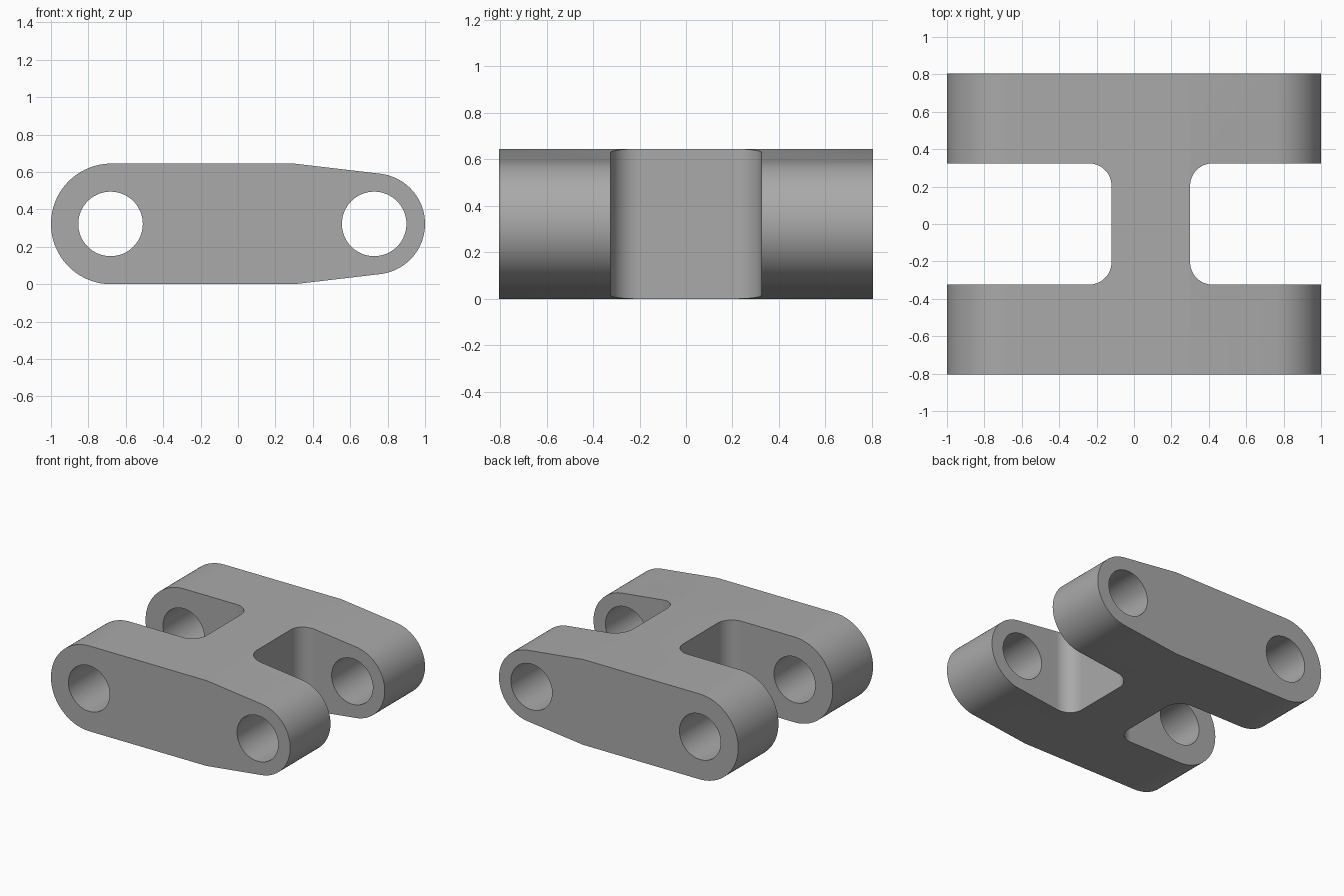
import bpy, bmesh, math

if "Cube" in bpy.data.objects:
    bpy.data.objects.remove(bpy.data.objects["Cube"])

HALF_W, HEIGHT = 0.805, 0.645
ZC = HEIGHT / 2
LEFT_X, RIGHT_X, RIGHT_R, HOLE_R = -0.6775, 0.73, 0.27, 0.1725


def arc(cx, cy, r, start, end, n):
    """Points on an arc, angles in degrees."""
    angles = [math.radians(start + (end - start) * i / n) for i in range(n + 1)]
    return [(cx + r * math.cos(a), cy + r * math.sin(a)) for a in angles]


def prism(name, points, place, vector):
    """Extrude a closed outline along a vector."""
    bm = bmesh.new()
    face = bm.faces.new([bm.verts.new(place(u, v)) for u, v in points])
    new = bmesh.ops.extrude_face_region(bm, geom=[face])["geom"]
    bmesh.ops.translate(bm, vec=vector, verts=[v for v in new if isinstance(v, bmesh.types.BMVert)])
    bmesh.ops.recalc_face_normals(bm, faces=bm.faces)
    mesh = bpy.data.meshes.new(name)
    bm.to_mesh(mesh)
    bm.free()
    obj = bpy.data.objects.new(name, mesh)
    bpy.context.collection.objects.link(obj)
    return obj


def side_prism(name, points, half):
    return prism(name, points, lambda x, z: (x, -half, z), (0, 2 * half, 0))


def slot_prism(name, points):
    return prism(name, points, lambda x, y: (x, y, -0.2), (0, 0, HEIGHT + 0.4))


# Side outline: full round on the left, tapered to a smaller round on the right
bend_x = 0.30
dx, dz = bend_x - RIGHT_X, ZC
tangent = math.degrees(math.atan2(dz, dx) - math.acos(RIGHT_R / math.hypot(dx, dz)))
outline = (arc(LEFT_X, ZC, ZC, 90, 270, 48) + [(bend_x, 0)]
           + arc(RIGHT_X, ZC, RIGHT_R, -tangent, tangent, 44) + [(bend_x, HEIGHT)])
link = side_prism("link_body", outline, HALF_W)

# Pin holes through both arms
cutters = [side_prism("pin_hole_cutter", arc(x, ZC, HOLE_R, 0, 360, 64)[:-1], 1.0)
           for x in (LEFT_X - 0.004, RIGHT_X - 0.002)]

# Filleted slots on each side of the central web
SLOT, FILLET = 0.324, 0.12
for web_x, s in ((-0.12, -1), (0.30, 1)):
    corner = arc(0, 0, FILLET, 180, 90, 16)
    inner = [(web_x + s * (FILLET + x), SLOT - FILLET + y) for x, y in corner]
    points = inner + [(s * 1.3, SLOT), (s * 1.3, -SLOT)] + [(x, -y) for x, y in reversed(inner)]
    cutters.append(slot_prism("slot_cutter", points))

bpy.context.view_layer.objects.active = link
link.select_set(True)
for cutter in cutters:
    mod = link.modifiers.new("cut", "BOOLEAN")
    mod.operation, mod.solver, mod.object = "DIFFERENCE", "EXACT", cutter
    bpy.ops.object.modifier_apply(modifier=mod.name)
    bpy.data.objects.remove(cutter, do_unlink=True)

# Smooth rounds with crisp rims
bpy.ops.object.shade_smooth_by_angle(angle=math.radians(30))
weighted = link.modifiers.new("weighted_normals", "WEIGHTED_NORMAL")
weighted.keep_sharp = True

# Plain grey metal
grey = bpy.data.materials.new("grey_metal")
grey.diffuse_color = (0.40, 0.40, 0.40, 1)
grey.use_nodes = True
grey.node_tree.nodes["Principled BSDF"].inputs["Base Color"].default_value = grey.diffuse_color
link.data.materials.clear()
link.data.materials.append(grey)
